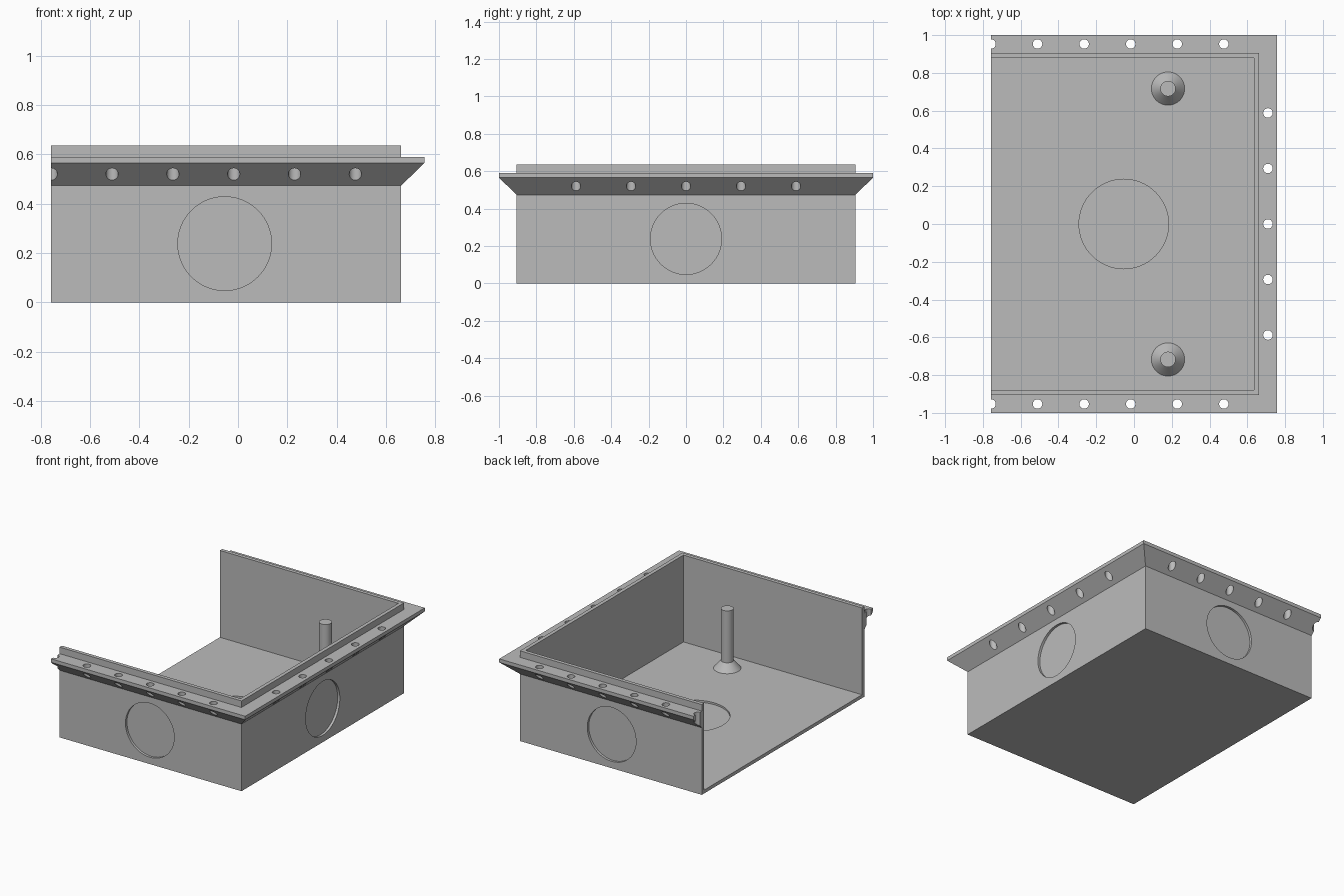
import bpy, bmesh, math
from mathutils import Matrix, Vector

cube = bpy.data.objects.get("Cube")
if cube:
    bpy.data.objects.remove(cube, do_unlink=True)

grey = bpy.data.materials.new("mid_grey")
grey.use_nodes = True
colour = (0.5, 0.5, 0.5, 1)
grey.diffuse_color = colour
grey.node_tree.nodes["Principled BSDF"].inputs["Base Color"].default_value = colour

CUT, RIGHT, SIDE = -0.757, 0.661, 0.905    # open end, end wall, side walls
WALL, FLOOR, RECESS = 0.026, 0.024, 0.017


def finish(name, bm):
    bmesh.ops.recalc_face_normals(bm, faces=bm.faces)
    mesh = bpy.data.meshes.new(name)
    bm.to_mesh(mesh)
    bm.free()
    mesh.materials.append(grey)
    obj = bpy.data.objects.new(name, mesh)
    bpy.context.collection.objects.link(obj)
    return obj


def cylinder(bm, centre, radius, depth, axis="Z", sides=48, top=None):
    turn = {"X": Matrix.Rotation(math.pi / 2, 4, "Y"),
            "Y": Matrix.Rotation(math.pi / 2, 4, "X"),
            "Z": Matrix.Identity(4)}[axis]
    bmesh.ops.create_cone(bm, cap_ends=True, segments=sides, radius1=radius,
                          radius2=radius if top is None else top, depth=depth,
                          matrix=Matrix.Translation(centre) @ turn)


def smooth(obj):
    bpy.ops.object.select_all(action="DESELECT")
    obj.select_set(True)
    bpy.context.view_layer.objects.active = obj
    bpy.ops.object.shade_smooth_by_angle(angle=math.radians(25))


# Box: wall and rim profile (outward offset, height) swept round three sides
profile = [(0, 0), (0, 0.473), (0.095, 0.565), (0.095, 0.59), (0, 0.59),
           (0, 0.636), (-WALL, 0.636), (-WALL, FLOOR)]
path = [(CUT, -SIDE, 0, -1), (RIGHT, -SIDE, 1, -1),
        (RIGHT, SIDE, 1, 1), (CUT, SIDE, 0, 1)]
bm = bmesh.new()
rings = [[bm.verts.new((x + dx * o, y + dy * o, z)) for o, z in profile]
         for x, y, dx, dy in path]
for a, b in zip(rings, rings[1:]):
    for i in range(len(profile) - 1):
        bm.faces.new((a[i], a[i + 1], b[i + 1], b[i]))
bm.faces.new([r[0] for r in rings])                 # underside
bm.faces.new([r[-1] for r in rings])                # inside floor
bm.faces.new(rings[0] + rings[-1][::-1])            # open end section
box = finish("open_box", bm)

# Cutters: rim bolt holes and shallow round knockouts
bm = bmesh.new()
for side in (-1, 1):
    for i in range(6):
        cylinder(bm, (CUT + 0.2465 * i, side * 0.953, 0.55), 0.025, 0.24, sides=32)
    cylinder(bm, (-0.054, side * SIDE, 0.238), 0.19, 2 * RECESS, "Y", 64)
for i in range(-2, 3):
    cylinder(bm, (0.709, 0.294 * i, 0.55), 0.025, 0.24, sides=32)
cylinder(bm, (RIGHT, 0, 0.238), 0.19, 2 * RECESS, "X", 64)
cylinder(bm, (-0.054, 0, FLOOR), 0.237, 0.026, "Z", 64)
cutter = finish("hole_cutter", bm)
cutter.hide_render = True

mod = box.modifiers.new("holes", "BOOLEAN")
mod.operation = "DIFFERENCE"
mod.solver = "EXACT"
mod.object = cutter
bpy.context.view_layer.objects.active = box
box.select_set(True)
bpy.ops.object.modifier_apply(modifier=mod.name)
bpy.data.objects.remove(cutter, do_unlink=True)
smooth(box)

# Mounting posts with conical feet
for side, name in ((-1, "front_post"), (1, "back_post")):
    bm = bmesh.new()
    y, foot, top = side * 0.717, 0.055, 0.445
    cylinder(bm, (0.18, y, FLOOR + foot / 2), 0.088, foot, top=0.041)
    cylinder(bm, (0.18, y, (FLOOR + foot + top) / 2), 0.041, top - FLOOR - foot)
    bmesh.ops.remove_doubles(bm, verts=bm.verts, dist=0.0005)
    inner = [f for f in bm.faces if len(f.verts) > 4
             and abs(f.calc_center_median().z - FLOOR - foot) < 0.001]
    bmesh.ops.delete(bm, geom=inner, context="FACES_ONLY")
    smooth(finish(name, bm))
